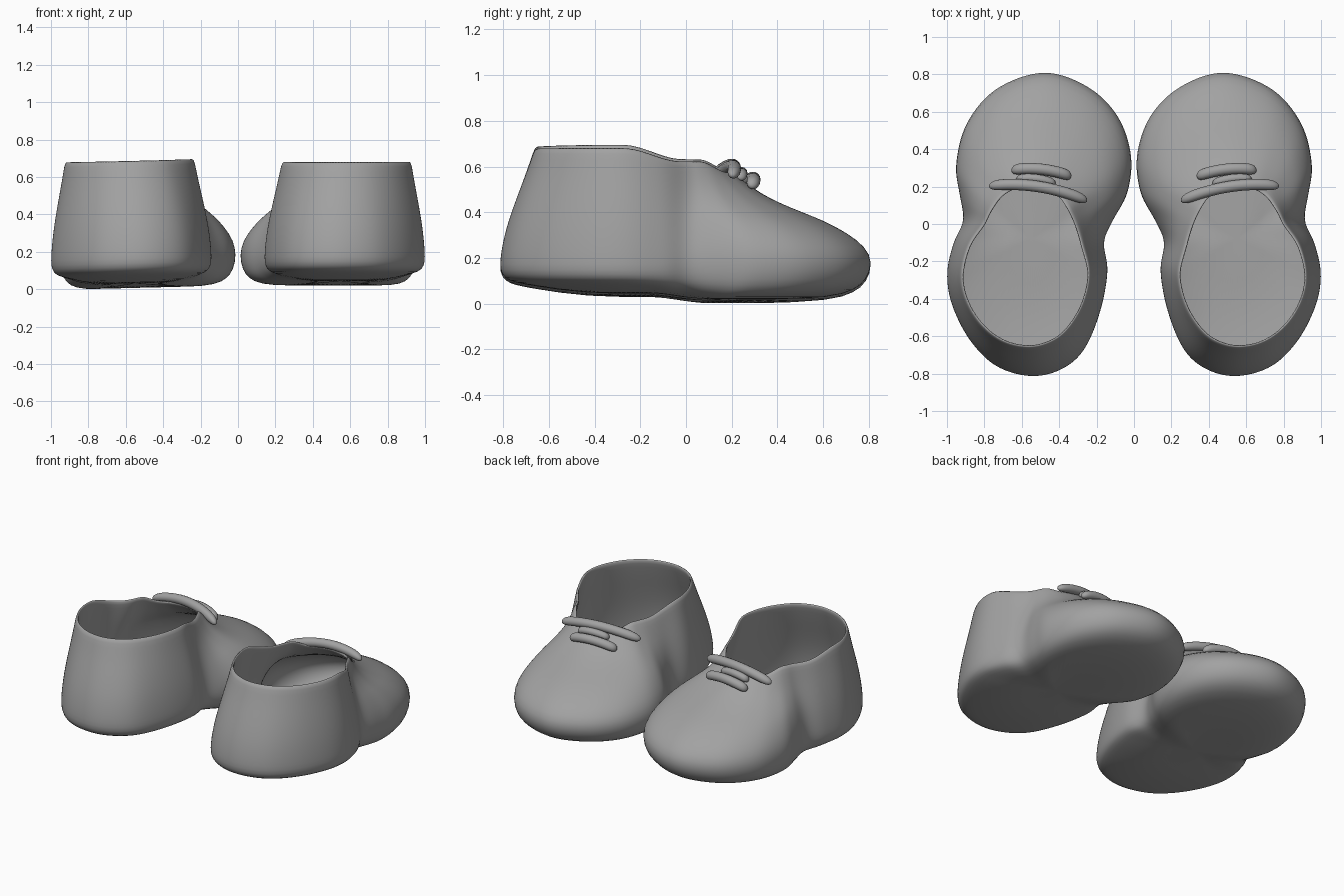
import bpy, bmesh, math
from mathutils import Vector

cube = bpy.data.objects.get("Cube")
if cube:
    bpy.data.objects.remove(cube, do_unlink=True)

grey = bpy.data.materials.new("soft_grey")
grey.use_nodes = True
grey.diffuse_color = (0.36, 0.36, 0.36, 1)
grey.node_tree.nodes["Principled BSDF"].inputs["Base Color"].default_value = (0.36, 0.36, 0.36, 1)
grey.node_tree.nodes["Principled BSDF"].inputs["Roughness"].default_value = 0.7

# Widest outline of the shoe, counter-clockwise from the heel
OUTLINE = [(.56, -.815), (.74, -.76), (.88, -.62), (.975, -.43), (1, -.26), (.965, -.1),
           (.915, .02), (.935, .16), (.955, .32), (.90, .54), (.74, .73), (.48, .82),
           (.24, .74), (.08, .58), (.01, .37), (.03, .17), (.11, .02), (.16, -.1),
           (.14, -.25), (.18, -.47), (.27, -.68), (.40, -.785)]
# Edge of the foot opening, matched point by point
OPENING = [(.56, -.66), (.70, -.63), (.82, -.54), (.90, -.41), (.925, -.27), (.885, -.11),
           (.81, 0), (.78, .06), (.74, .12), (.70, .16), (.64, .19), (.54, .2),
           (.45, .18), (.40, .15), (.36, .10), (.33, .05), (.30, -.02), (.27, -.12),
           (.235, -.27), (.27, -.43), (.35, -.56), (.44, -.63)]
# Wall profiles: (inward travel, upward travel)
TOE_WALL = [(0, 0), (.05, .17), (.18, .32), (.34, .45), (.49, .54), (.65, .64), (.8, .75), (.93, .9), (1, 1)]
HEEL_WALL = [(0, 0), (.02, .1), (.07, .2), (.18, .34), (.35, .49), (.53, .63), (.72, .77), (.88, .9), (1, 1)]
# Sole: (inset toward the middle, height at toe, height at heel)
SOLE = [(1, .03, .03), (.5, .0, .03), (.2, .012, .065), (.09, .045, .08), (.03, .09, .098)]
MIDDLE = Vector((.55, -.08))


def smoothstep(a, b, v):
    t = max(0, min(1, (v - a) / (b - a)))
    return t * t * (3 - 2 * t)


def closed_spline(points, steps=4):
    """Smooth closed loop through the points."""
    p = [Vector(q) for q in points]
    n, out = len(p), []
    for i in range(n):
        a, b, c, d = (p[(i + k) % n] for k in (-1, 0, 1, 2))
        for s in range(steps):
            t = s / steps
            out.append((2 * b + (c - a) * t + (2 * a - 5 * b + 4 * c - d) * t ** 2
                        + (3 * b - a - 3 * c + d) * t ** 3) / 2)
    return out


def loft(name, rings, place, flip, closed=False):
    """Skin a stack of rings and make an object of it."""
    bm = bmesh.new()
    rows = [[bm.verts.new(place(v)) for v in ring] for ring in rings]
    for low, high in zip(rows, rows[1:]):
        n = len(low)
        for i in range(n):
            j = (i + 1) % n
            bm.faces.new((low[i], low[j], high[j], high[i]))
    bmesh.ops.remove_doubles(bm, verts=bm.verts[:], dist=1e-5)
    if closed:
        bmesh.ops.recalc_face_normals(bm, faces=bm.faces[:])
    elif flip:
        bmesh.ops.reverse_faces(bm, faces=bm.faces[:])
    for f in bm.faces:
        f.smooth = True
    mesh = bpy.data.meshes.new(name)
    bm.to_mesh(mesh)
    bm.free()
    mesh.materials.append(grey)
    obj = bpy.data.objects.new(name, mesh)
    bpy.context.collection.objects.link(obj)
    return obj


def rim_height(y):
    return .69 - .06 * smoothstep(-.27, -.02, y) - .045 * smoothstep(.07, .18, y)


def shoe_rings():
    pairs = list(zip(closed_spline(OUTLINE), closed_spline(OPENING)))
    rings = []
    for inset, toe_z, heel_z in SOLE:
        ring = []
        for s, _ in pairs:
            w = smoothstep(-.3, .3, s.y)
            q = s.lerp(MIDDLE, inset)
            ring.append(Vector((q.x, q.y, heel_z + (toe_z - heel_z) * w)))
        rings.append(ring)
    for toe, heel in zip(TOE_WALL, HEEL_WALL):
        ring = []
        for s, r in pairs:
            w = smoothstep(-.15, .2, s.y)
            inward, upward = Vector(heel).lerp(Vector(toe), w)
            base = .135 + .035 * w
            q = s.lerp(r, inward)
            ring.append(Vector((q.x, q.y, base + (rim_height(r.y) - base) * upward)))
        rings.append(ring)
    return rings


def lace_rings(start, end, bow, radius, steps=28, sides=14):
    """Rounded cord between two points, bowed by the given offset."""
    a, b, bow = Vector(start), Vector(end), Vector(bow)
    along = (b - a).normalized()
    side = along.cross(Vector((0, 0, 1))).normalized()
    up = side.cross(along)
    rings = []
    for k in range(steps + 1):
        s = -math.cos(math.pi * k / steps)
        mid = a.lerp(b, (s + 1) / 2) + bow * (1 - s * s)
        r = radius * math.sqrt(max(0, 1 - abs(s) ** 10))
        rings.append([mid + r * (side * math.cos(t) + up * math.sin(t))
                      for t in (2 * math.pi * i / sides for i in range(sides))])
    return rings


def place_left(v):
    return Vector((v.x, v.y, v.z * .97 + .015))


def place_right(v):
    # Mirrored shoe leans very slightly outward
    return Vector((-v.x, v.y, v.z + .025 * (.6 - v.x)))


LACES = {
    "long_lace": ((.25, .125, .55), (.775, .205, .565), (0, .035, .045), .03),
    "short_lace": ((.335, .255, .51), (.655, .29, .52), (0, .02, .03), .03),
    "lace_crossing": ((.42, .215, .55), (.63, .24, .555), (0, .015, .02), .024),
}

for label, place, flip in (("left", place_left, False), ("right", place_right, True)):
    # Shoe shell with a thin wall and a rounded lip
    shoe = loft(label + "_shoe", shoe_rings(), place, flip)
    wall = shoe.modifiers.new("wall", 'SOLIDIFY')
    wall.thickness = .018
    wall.offset = -1
    soft = shoe.modifiers.new("soft", 'SUBSURF')
    soft.levels = soft.render_levels = 1
    # Laces over the front of the opening
    for name, spec in LACES.items():
        loft(label + "_" + name, lace_rings(*spec), place, flip, closed=True)
